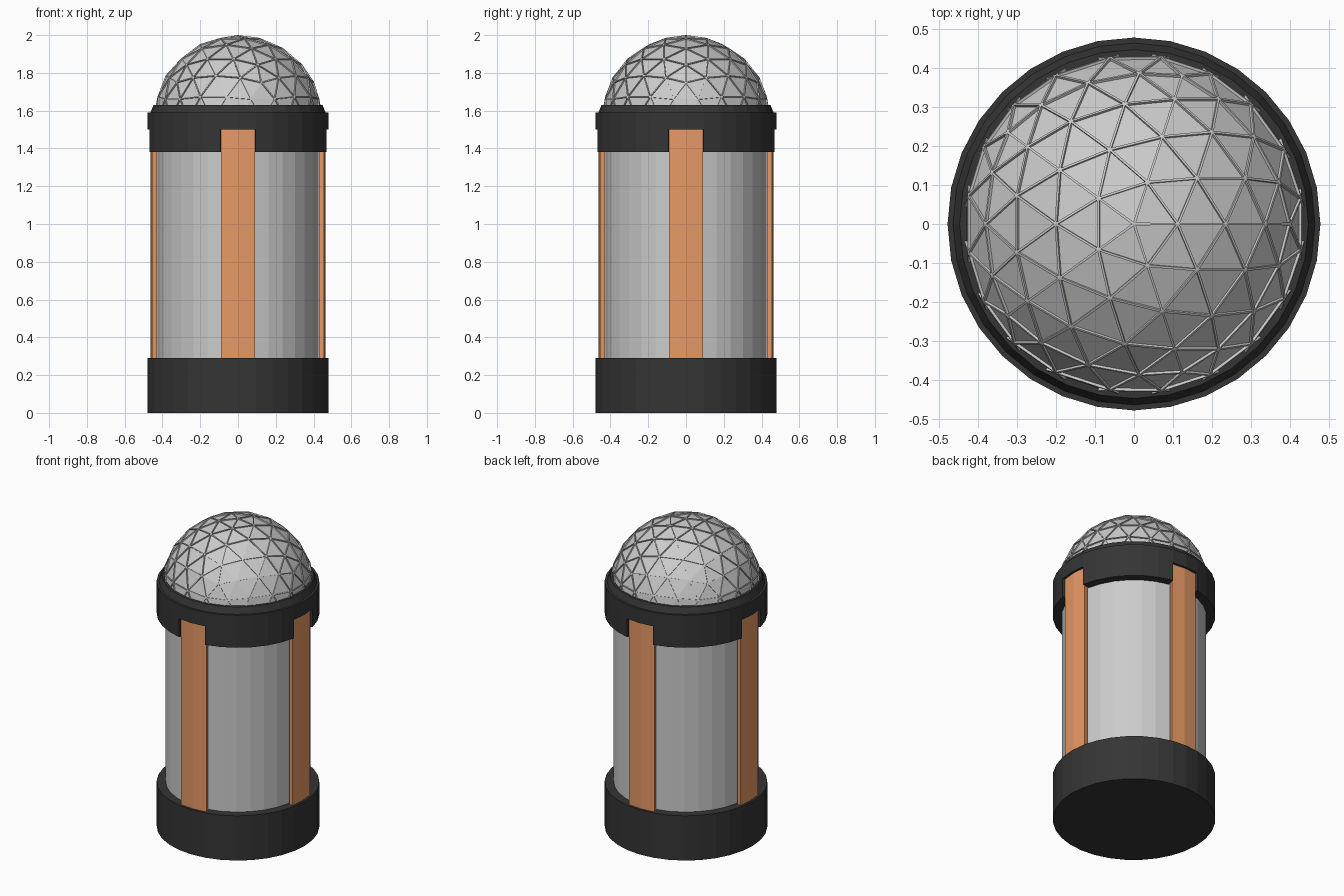
import bpy, bmesh
from math import cos, sin, pi
from mathutils import Vector

if "Cube" in bpy.data.objects:
    bpy.data.objects.remove(bpy.data.objects["Cube"])

SIDES = 32
STEP = 2 * pi / SIDES


def material(name, rgb):
    m = bpy.data.materials.new(name)
    m.diffuse_color = (*rgb, 1)
    m.use_nodes = True
    m.node_tree.nodes["Principled BSDF"].inputs["Base Color"].default_value = m.diffuse_color
    return m


dark = material("dark_metal", (0.035, 0.035, 0.035))
copper = material("copper", (0.8, 0.32, 0.13))


def finish(name, bm, mat=None):
    bmesh.ops.recalc_face_normals(bm, faces=bm.faces)
    me = bpy.data.meshes.new(name)
    bm.to_mesh(me)
    bm.free()
    ob = bpy.data.objects.new(name, me)
    bpy.context.collection.objects.link(ob)
    if mat:
        me.materials.append(mat)
    return ob


def ring_points(bm, r, z):
    return [bm.verts.new((r * cos(i * STEP), r * sin(i * STEP), z)) for i in range(SIDES)]


def lathe(name, profile, mat=None):
    """Solid of revolution from (radius, z) points, capped at both ends."""
    bm = bmesh.new()
    rings = [ring_points(bm, r, z) for r, z in profile]
    for a, b in zip(rings, rings[1:]):
        for i in range(SIDES):
            j = (i + 1) % SIDES
            bm.faces.new((a[i], a[j], b[j], b[i]))
    bm.faces.new(rings[0])
    bm.faces.new(rings[-1])
    return finish(name, bm, mat)


def sector(name, r_in, r_out, z0, z1, first, count, mat):
    """Curved block spanning some of the cylinder's sides."""
    bm = bmesh.new()
    slices = []
    for i in range(first, first + count + 1):
        c, s = cos(i * STEP), sin(i * STEP)
        slices.append([bm.verts.new((r * c, r * s, z)) for r, z in
                       ((r_in, z0), (r_out, z0), (r_out, z1), (r_in, z1))])
    for a, b in zip(slices, slices[1:]):
        for k in range(4):
            m = (k + 1) % 4
            bm.faces.new((a[k], a[m], b[m], b[k]))
    bm.faces.new(slices[0])
    bm.faces.new(slices[-1])
    return finish(name, bm, mat)


# Base, body and upper rim
lathe("base", [(0.478, 0), (0.478, 0.29)], dark)
lathe("body", [(0.425, 0.29), (0.425, 1.5)])
lathe("rim", [(0.478, 1.5), (0.478, 1.59), (0.464, 1.59), (0.447, 1.63)], dark)

# Four copper strips, with the notched collar filling the gaps between them
for q in range(4):
    sector(f"strip_{q + 1}", 0.437, 0.463, 0.29, 1.5, q * 8 - 1, 2, copper)
    sector(f"collar_{q + 1}", 0.424, 0.478, 1.38, 1.5, q * 8 + 1, 6, dark)

# Geodesic dome: struts stay at full radius, panels are sunk between them
bm = bmesh.new()
bmesh.ops.create_icosphere(bm, subdivisions=3, radius=0.45)
panels = list(bm.faces)
bmesh.ops.inset_individual(bm, faces=panels, thickness=0.006, depth=0)
bmesh.ops.inset_individual(bm, faces=panels, thickness=0.0005, depth=-0.007)
bmesh.ops.bisect_plane(bm, geom=bm.verts[:] + bm.edges[:] + bm.faces[:],
                       plane_co=Vector((0, 0, 0.03)), plane_no=Vector((0, 0, 1)),
                       clear_inner=True)
bmesh.ops.translate(bm, verts=bm.verts, vec=(0, 0, 1.55))
finish("dome", bm)
